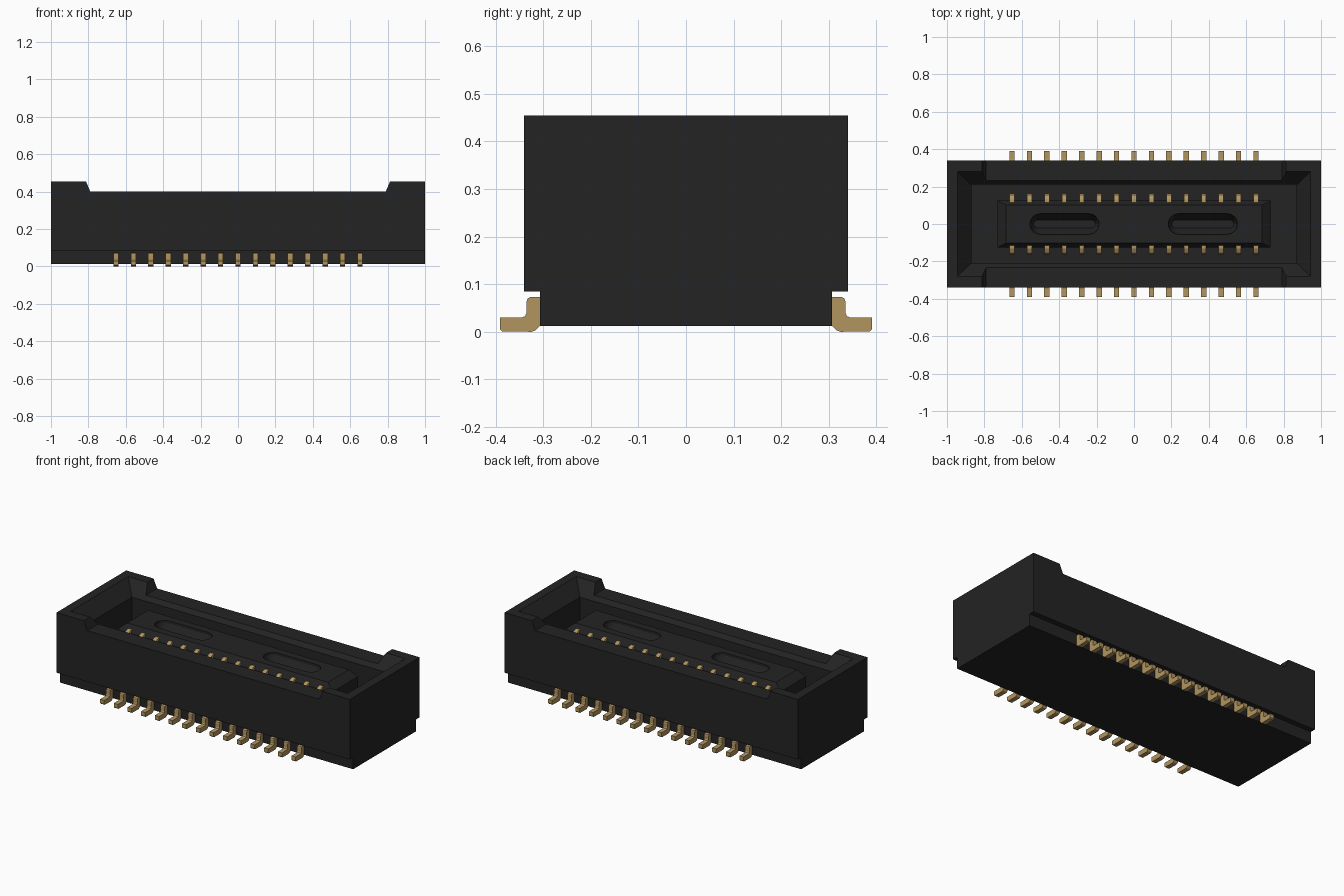
import bpy, bmesh, math

if "Cube" in bpy.data.objects:
    bpy.data.objects.remove(bpy.data.objects["Cube"])

def material(name, rgb):
    m = bpy.data.materials.new(name)
    m.diffuse_color = (*rgb, 1)
    m.use_nodes = True
    m.node_tree.nodes["Principled BSDF"].inputs["Base Color"].default_value = m.diffuse_color
    return m

BLACK = material("black plastic", (0.017, 0.017, 0.017))
GOLD = material("gold contact", (0.45, 0.30, 0.115))

def loft(name, rings, mat):
    """Closed solid through a stack of matching point rings."""
    bm = bmesh.new()
    vs = [[bm.verts.new(p) for p in r] for r in rings]
    n = len(vs[0])
    for a, b in zip(vs, vs[1:]):
        for i in range(n):
            j = (i + 1) % n
            bm.faces.new((a[i], a[j], b[j], b[i]))
    bm.faces.new(vs[0][::-1])
    bm.faces.new(vs[-1])
    bmesh.ops.recalc_face_normals(bm, faces=bm.faces)
    me = bpy.data.meshes.new(name)
    bm.to_mesh(me)
    bm.free()
    me.materials.append(mat)
    ob = bpy.data.objects.new(name, me)
    bpy.context.collection.objects.link(ob)
    return ob

def rect(hx, hy, z):
    return [(-hx, -hy, z), (hx, -hy, z), (hx, hy, z), (-hx, hy, z)]

def stadium(cx, half, r, z, seg=8):
    pts = []
    for side, start in ((1, -90), (-1, 90)):
        for i in range(seg + 1):
            a = math.radians(start + 180 * i / seg)
            pts.append((cx + side * (half - r) + r * math.cos(a), r * math.sin(a), z))
    return pts

def cut(target, cutter):
    mod = target.modifiers.new("cut", 'BOOLEAN')
    mod.operation, mod.solver, mod.object = 'DIFFERENCE', 'EXACT', cutter
    bpy.context.view_layer.objects.active = target
    bpy.ops.object.modifier_apply(modifier=mod.name)
    bpy.data.objects.remove(cutter)

# Housing: stepped cross-section running the full length
section = [(-.307, .012), (.307, .012), (.307, .085), (.34, .085),
           (.34, .455), (-.34, .455), (-.34, .085), (-.307, .085)]
housing = loft("housing", [[(x, y, z) for y, z in section] for x in (-1, 1)], BLACK)

# Socket cavity with a sloped lead-in
cut(housing, loft("cavity_cutter", [rect(.87, .21, .10), rect(.87, .21, .375),
                                    rect(.982, .315, .495)], BLACK))

# Lowered long walls with sloped ends
notch = [(-.79, .40), (.79, .40), (.8325, .50), (-.8325, .50)]
cut(housing, loft("notch_cutter", [[(x, y, z) for x, z in notch] for y in (-.5, .5)], BLACK))

# Central tongue with bevelled top and two rounded slots
tongue = loft("tongue", [rect(.73, .126, .09), rect(.73, .126, .345),
                         rect(.72, .12, .355), rect(.685, .102, .385)], BLACK)
for cx in (-.372, .368):
    cut(tongue, loft("slot_cutter", [stadium(cx, .165, .022, .31), stadium(cx, .175, .035, .335),
                                     stadium(cx, .185, .055, .37), stadium(cx, .185, .055, .42)], BLACK))

# Contacts: gull-wing solder leads outside, slope-topped blades inside
lead = [(.30, .073), (.327, .073), (.333, .070), (.335, .064), (.335, .040),
        (.338, .033), (.345, .030), (.391, .030), (.391, .006), (.386, .001),
        (.325, .0), (.316, .003), (.307, .013), (.30, .02)]
blade = [(.115, .095), (.160, .095), (.163, .335), (.155, .350), (.130, .362), (.115, .362)]

def contact(name, profile, x, side, width):
    loft(name, [[(x + s * width / 2, side * y, z) for y, z in profile] for s in (-1, 1)], GOLD)

for i in range(15):
    x = (i - 7) * .0932
    for side, label in ((-1, "front"), (1, "back")):
        contact(f"{label}_solder_lead_{i + 1}", lead, x, side, .028)
        contact(f"{label}_contact_blade_{i + 1}", blade, x, side, .026)
